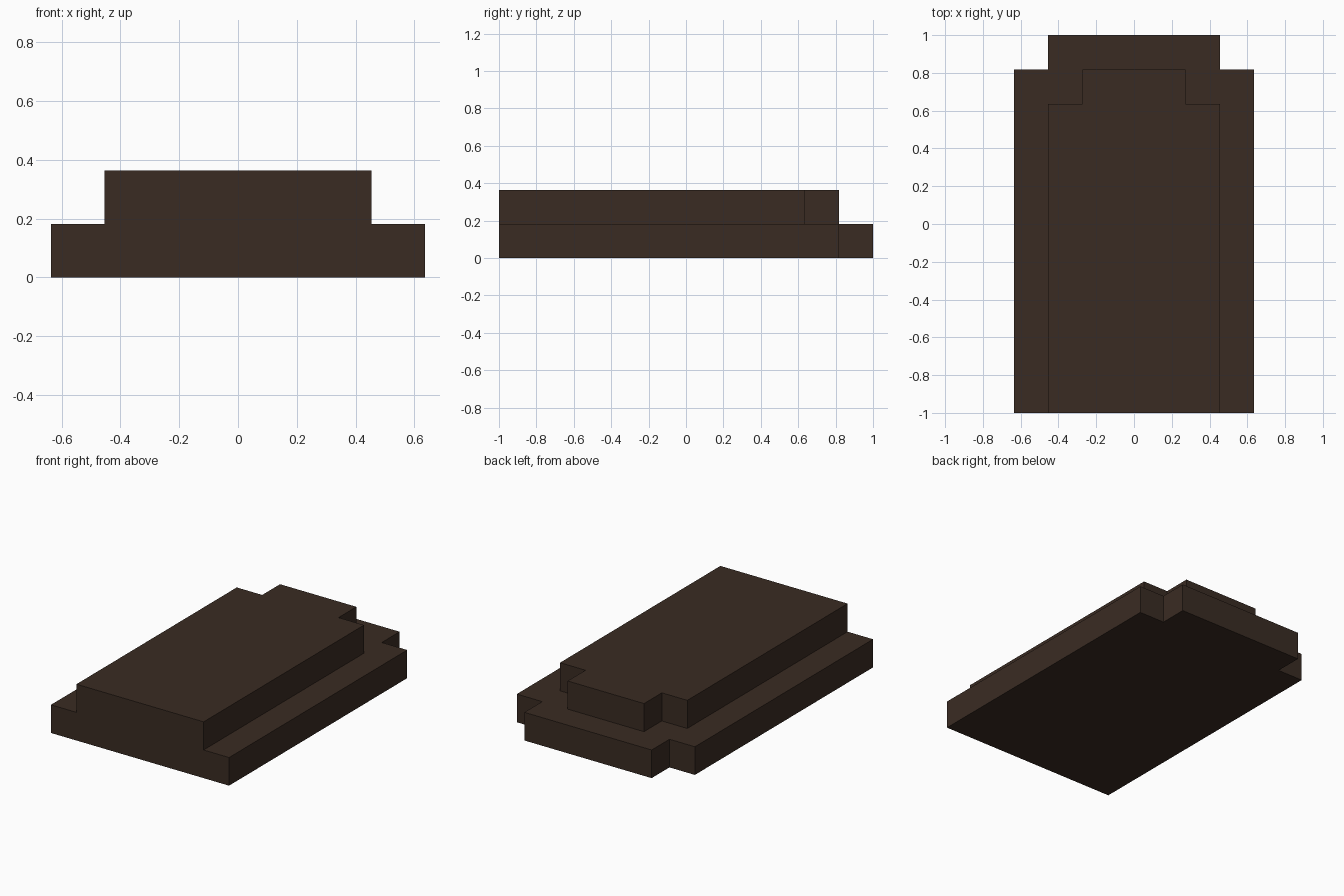
import bpy, bmesh

if "Cube" in bpy.data.objects:
    bpy.data.objects.remove(bpy.data.objects["Cube"])

U = 2 / 11  # one step of the model

brown = bpy.data.materials.new("dark_brown")
brown.diffuse_color = (0.042, 0.0245, 0.0165, 1)
brown.use_nodes = True
brown.node_tree.nodes["Principled BSDF"].inputs["Base Color"].default_value = brown.diffuse_color


def tier(name, half_width, back, z0, z1):
    """Slab with a flat front and notched back corners."""
    w, n = half_width, half_width - U
    half = [(w, -1), (w, back - U), (n, back - U), (n, back)]
    outline = half + [(-x, y) for x, y in reversed(half)]
    bm = bmesh.new()
    base = bm.faces.new([bm.verts.new((x, y, z0)) for x, y in outline])
    ext = bmesh.ops.extrude_face_region(bm, geom=[base], use_keep_orig=True)
    top = [v for v in ext["geom"] if isinstance(v, bmesh.types.BMVert)]
    bmesh.ops.translate(bm, verts=top, vec=(0, 0, z1 - z0))
    bmesh.ops.recalc_face_normals(bm, faces=bm.faces)
    mesh = bpy.data.meshes.new(name)
    bm.to_mesh(mesh)
    bm.free()
    mesh.materials.append(brown)
    obj = bpy.data.objects.new(name, mesh)
    bpy.context.collection.objects.link(obj)


# Wide base slab, and the narrower slab on top, flush at the front
tier("lower_step", 3.5 * U, 1, 0, U)
tier("upper_step", 2.5 * U, 1 - U, U, 2 * U)
